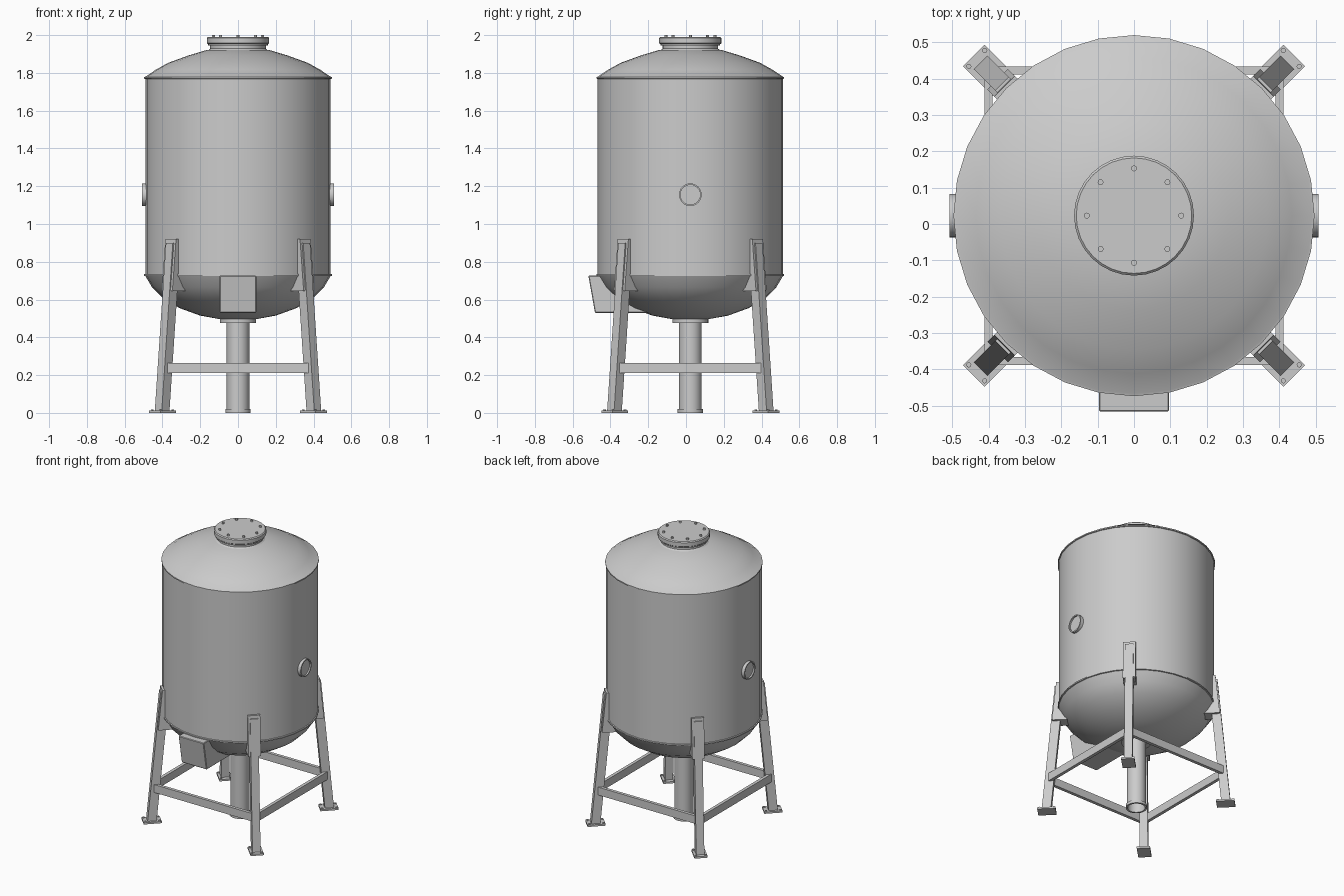
import bpy, bmesh, math
from mathutils import Matrix, Vector

if "Cube" in bpy.data.objects:
    bpy.data.objects.remove(bpy.data.objects["Cube"])

CY = 0.023   # vessel axis in y


def finish(name, bm, smooth=False, bevel=0):
    bmesh.ops.remove_doubles(bm, verts=bm.verts, dist=1e-5)
    bmesh.ops.recalc_face_normals(bm, faces=bm.faces)
    me = bpy.data.meshes.new(name)
    bm.to_mesh(me)
    bm.free()
    ob = bpy.data.objects.new(name, me)
    bpy.context.collection.objects.link(ob)
    if bevel:
        m = ob.modifiers.new("bevel", 'BEVEL')
        m.width, m.segments = bevel, 1
    if smooth:
        bpy.ops.object.select_all(action='DESELECT')
        bpy.context.view_layer.objects.active = ob
        ob.select_set(True)
        bpy.ops.object.shade_smooth_by_angle(angle=math.radians(30))
    return ob


def lathe(name, profile, steps=32, matrix=Matrix.Translation((0, CY, 0))):
    """Spin (radius, z) points around z."""
    bm = bmesh.new()
    vs = [bm.verts.new((r, 0, z)) for r, z in profile]
    es = [bm.edges.new(p) for p in zip(vs, vs[1:])]
    bmesh.ops.spin(bm, geom=vs + es, cent=(0, 0, 0), axis=(0, 0, 1),
                   angle=2 * math.pi, steps=steps)
    bm.transform(matrix)
    return finish(name, bm, True)


def prism(name, outline, half, matrix=Matrix.Identity(4), bevel=0):
    """Extrude an (x, z) outline symmetrically along local y."""
    bm = bmesh.new()
    f = bm.faces.new([bm.verts.new((x, -half, z)) for x, z in outline])
    ext = bmesh.ops.extrude_face_region(bm, geom=[f])
    bmesh.ops.translate(bm, vec=(0, 2 * half, 0),
                        verts=[g for g in ext['geom'] if isinstance(g, bmesh.types.BMVert)])
    bm.transform(matrix)
    return finish(name, bm, bevel=bevel)


def rect(x0, x1, z0, z1):
    return [(x0, z0), (x1, z0), (x1, z1), (x0, z1)]


# vessel shell: bowl, rim, wall, rim, dome
lathe("tank_shell", [
    (0, 0.495), (0.1, 0.497), (0.2, 0.515), (0.31, 0.555), (0.40, 0.61), (0.455, 0.665),
    (0.49, 0.724), (0.497, 0.726), (0.497, 0.734), (0.491, 0.736),
    (0.491, 1.768), (0.497, 1.77), (0.497, 1.778), (0.49, 1.78),
    (0.435, 1.817), (0.37, 1.853), (0.26, 1.893), (0.17, 1.92), (0, 1.93)])

# manway neck and bolted lid
lathe("manway_neck", [(0.165, 1.915), (0.147, 1.928), (0.147, 1.944),
                      (0.158, 1.944), (0.158, 1.953), (0, 1.953)])
lathe("manway_lid", [(0, 1.953), (0.16, 1.953), (0.165, 1.957), (0.165, 1.984),
                     (0.159, 1.99), (0, 1.99)])
for i in range(8):
    a = i * math.pi / 4
    lathe("lid_bolt", [(0, 1.985), (0.008, 1.985), (0.008, 2.0), (0, 2.0)], 12,
          Matrix.Translation((0.13 * math.cos(a), CY + 0.13 * math.sin(a), 0)))

# outlet collar and hollow drain pipe
lathe("outlet_collar", [(0, 0.51), (0.095, 0.51), (0.095, 0.475), (0, 0.475)])
lathe("drain_pipe", [(0.06, 0.48), (0.06, 0.02), (0.067, 0.02), (0.067, 0),
                     (0.055, 0), (0.055, 0.47), (0, 0.47)])

# side sight ports with recessed glass
for s in (-1, 1):
    m = (Matrix.Translation((0, CY, 1.155)) @
         Matrix.Rotation(s * math.pi / 2, 4, 'Y'))
    lathe("sight_port", [(0.06, 0.47), (0.06, 0.508), (0.052, 0.508),
                         (0.052, 0.498), (0, 0.498)], 32, m)

# slanted control box on the front
prism("control_box", [(-0.517, 0.727), (-0.482, 0.53), (-0.17, 0.53), (-0.17, 0.727)],
      0.097, Matrix.Rotation(math.pi / 2, 4, 'Z') @ Matrix.Scale(1, 4), bevel=0.004)

# four splayed legs on the diagonals
for i in range(4):
    m = (Matrix.Translation((0, CY, 0)) @
         Matrix.Rotation(math.pi / 4 + i * math.pi / 2, 4, 'Z'))
    prism("leg", [(0.539, 0.01), (0.597, 0.01), (0.514, 0.90), (0.456, 0.90)], 0.026, m)
    prism("leg_sleeve", [(0.479, 0.65), (0.531, 0.65), (0.504, 0.92), (0.452, 0.92)],
          0.04, m)
    prism("leg_gusset", [(0.417, 0.645), (0.528, 0.645), (0.522, 0.73), (0.47, 0.73)],
          0.04, m)
    prism("foot_plate", rect(0.508, 0.624, 0, 0.012), 0.042, m)
    for r in (0.52, 0.612):
        for t in (-0.031, 0.031):
            lathe("foot_bolt", [(0, 0.01), (0.007, 0.01), (0.007, 0.018), (0, 0.018)],
                  10, m @ Matrix.Translation((r, t, 0)))
    # cross beam joining neighbouring legs
    b = (Matrix.Translation((0, CY, 0)) @ Matrix.Rotation(i * math.pi / 2, 4, 'Z'))
    prism("cross_beam", rect(0.389, 0.411, 0.21, 0.265), 0.385, b)
